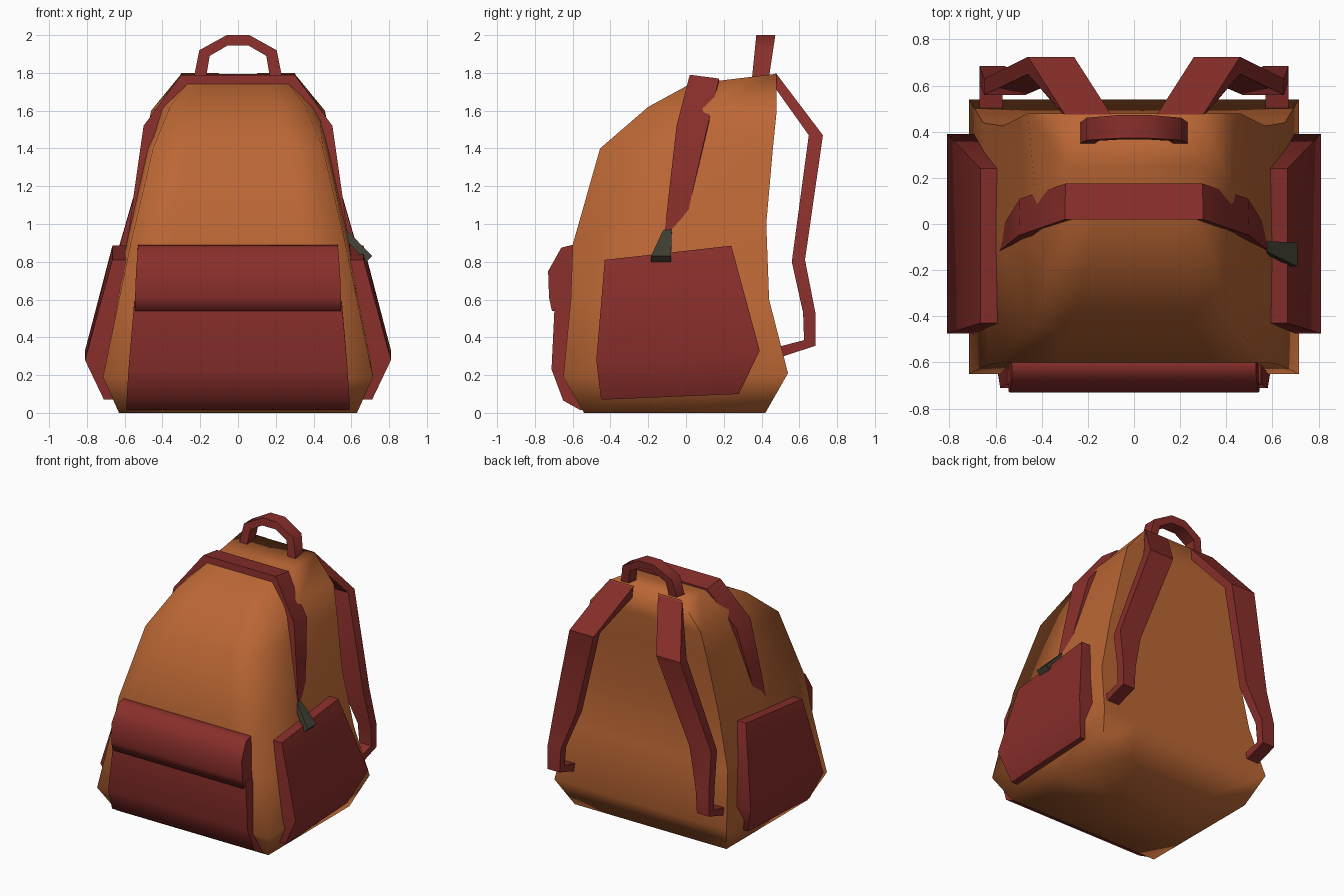
import bpy, bmesh
from math import radians


def material(name, rgb):
    m = bpy.data.materials.new(name)
    m.diffuse_color = (*rgb, 1)
    return m


ORANGE = material("orange_canvas", (0.50, 0.135, 0.035))
RED = material("red_canvas", (0.25, 0.028, 0.024))
DARK = material("dark_metal", (0.05, 0.048, 0.032))


def loft(name, rings, mat, angle=50, mirror=False):
    """Skin a list of equal-length closed rings and cap both ends."""
    bm = bmesh.new()
    vs = [[bm.verts.new(p) for p in r] for r in rings]
    n = len(rings[0])
    for a, b in zip(vs, vs[1:]):
        for i in range(n):
            j = (i + 1) % n
            bm.faces.new((a[i], a[j], b[j], b[i]))
    bm.faces.new(vs[0][::-1])
    bm.faces.new(vs[-1])
    bmesh.ops.recalc_face_normals(bm, faces=bm.faces[:])
    me = bpy.data.meshes.new(name)
    bm.to_mesh(me)
    bm.free()
    me.materials.append(mat)
    me.shade_smooth()
    me.set_sharp_from_angle(angle=radians(angle))
    ob = bpy.data.objects.new(name, me)
    bpy.context.collection.objects.link(ob)
    if mirror:
        ob.modifiers.new("mirror", 'MIRROR').use_mirror_merge = False
    return ob


def slab(name, profile, mat, angle):
    """Side profile of (y, z, half width) spanned from left to right."""
    return loft(name, [[(s * w, y, z) for y, z, w in profile] for s in (-1, 1)], mat, angle)


# Main bag: z front, z back, y front, y back, half width front / middle / back
levels = [
    (0.00, 0.00, -0.54, 0.42, 0.63, 0.63, 0.63),
    (0.19, 0.21, -0.65, 0.54, 0.715, 0.715, 0.715),
    (0.60, 0.60, -0.61, 0.44, 0.63, 0.645, 0.655),
    (0.89, 1.00, -0.60, 0.425, 0.57, 0.58, 0.57),
    (1.40, 1.40, -0.455, 0.46, 0.45, 0.48, 0.50),
    (1.62, 1.60, -0.20, 0.48, 0.36, 0.43, 0.46),
    (1.74, 1.795, 0.02, 0.48, 0.27, 0.29, 0.30),
]
rings = []
for zf, zb, yf, yb, wf, wm, wb in levels:
    ym, zm = (yf + yb) / 2, (zf + zb) / 2
    rings.append([(-wf, yf, zf), (-.6 * wf, yf, zf), (.6 * wf, yf, zf), (wf, yf, zf),
                  (wm, ym, zm), (wb, yb, zb), (.6 * wb, yb, zb), (-.6 * wb, yb, zb),
                  (-wb, yb, zb), (-wm, ym, zm)])
bag = loft("bag_body", rings, ORANGE, 120)
# Creased seams down both back corners
for e in bag.data.edges:
    a, b = e.vertices
    if a % 10 == b % 10 and a % 10 in (5, 8):
        e.use_edge_sharp = True

# Front pocket and its rolled flap
slab("front_pocket", [(-0.50, 0.01, 0.59), (-0.56, 0.015, 0.59), (-0.65, 0.065, 0.59),
                      (-0.712, 0.23, 0.58), (-0.695, 0.58, 0.55), (-0.50, 0.60, 0.55)], RED, 60)
slab("front_pocket_flap", [(-0.55, 0.54, 0.545), (-0.71, 0.54, 0.545), (-0.725, 0.61, 0.545),
                           (-0.73, 0.75, 0.54), (-0.66, 0.875, 0.53), (-0.60, 0.89, 0.53),
                           (-0.55, 0.86, 0.53)], RED, 86)

# Side pockets: inner x, outer x, y and z at the front, y and z at the back
side = [(0.58, 0.71, -0.45, 0.07, 0.28, 0.10),
        (0.60, 0.81, -0.475, 0.28, 0.39, 0.33),
        (0.50, 0.665, -0.43, 0.81, 0.24, 0.885)]
loft("side_pockets", [[(xi, yf, zf), (xo, yf, zf), (xo, yb, zb), (xi, yb, zb)]
                      for xi, xo, yf, zf, yb, zb in side], RED, 50, True)

# Zip band arching over the bag: x and z outer, x and z inner, y front, y back
arch = [(0.60, 0.80, 0.52, 0.80, -0.13, -0.05),
        (0.55, 1.17, 0.48, 1.17, -0.09, 0.03),
        (0.50, 1.52, 0.42, 1.47, -0.05, 0.11),
        (0.30, 1.79, 0.26, 1.72, 0.02, 0.175)]
arch += [(-a, b, -c, d, e, f) for a, b, c, d, e, f in arch[::-1]]
loft("zip_band", [[(xo, yf, zo), (xo * .99, yb, zo - .02), (xi, yb, zi), (xi, yf, zi)]
                  for xo, zo, xi, zi, yf, yb in arch], RED, 30)

# Zip pull, on the right only
loft("zip_pull", [[(0.575, -0.12, 0.97), (0.575, -0.075, 0.97), (0.55, -0.075, 0.94), (0.55, -0.12, 0.94)],
                  [(0.71, -0.185, 0.83), (0.71, -0.08, 0.83), (0.68, -0.08, 0.80), (0.68, -0.185, 0.80)]],
     DARK, 30)

# Carry handle: x and z outer, x and z inner
grip = [(0.235, 1.77, 0.17, 1.77), (0.205, 1.92, 0.15, 1.89), (0.06, 2.0, 0.055, 1.945)]
grip += [(-a, b, -c, d) for a, b, c, d in grip[::-1]]
loft("carry_handle", [[(xo, 0.35 + (zo - 1.78) * .1, zo), (xo, 0.44 + (zo - 1.78) * .15, zo),
                       (xi, 0.44 + (zi - 1.78) * .15, zi), (xi, 0.35 + (zi - 1.78) * .1, zi)]
                      for xo, zo, xi, zi in grip], RED, 50)

# Shoulder straps: x near, x far, y and z outer, y and z inner
strap = [(0.10, 0.30, 0.475, 1.80, 0.465, 1.73),
         (0.26, 0.46, 0.725, 1.47, 0.65, 1.47),
         (0.47, 0.65, 0.63, 0.81, 0.56, 0.80),
         (0.56, 0.67, 0.685, 0.53, 0.62, 0.53),
         (0.57, 0.67, 0.685, 0.355, 0.625, 0.385),
         (0.57, 0.67, 0.50, 0.295, 0.49, 0.35)]
loft("shoulder_straps", [[(x0, yo, zo), (x1, yo, zo), (x1, yi, zi), (x0, yi, zi)]
                         for x0, x1, yo, zo, yi, zi in strap], RED, 30, True)
